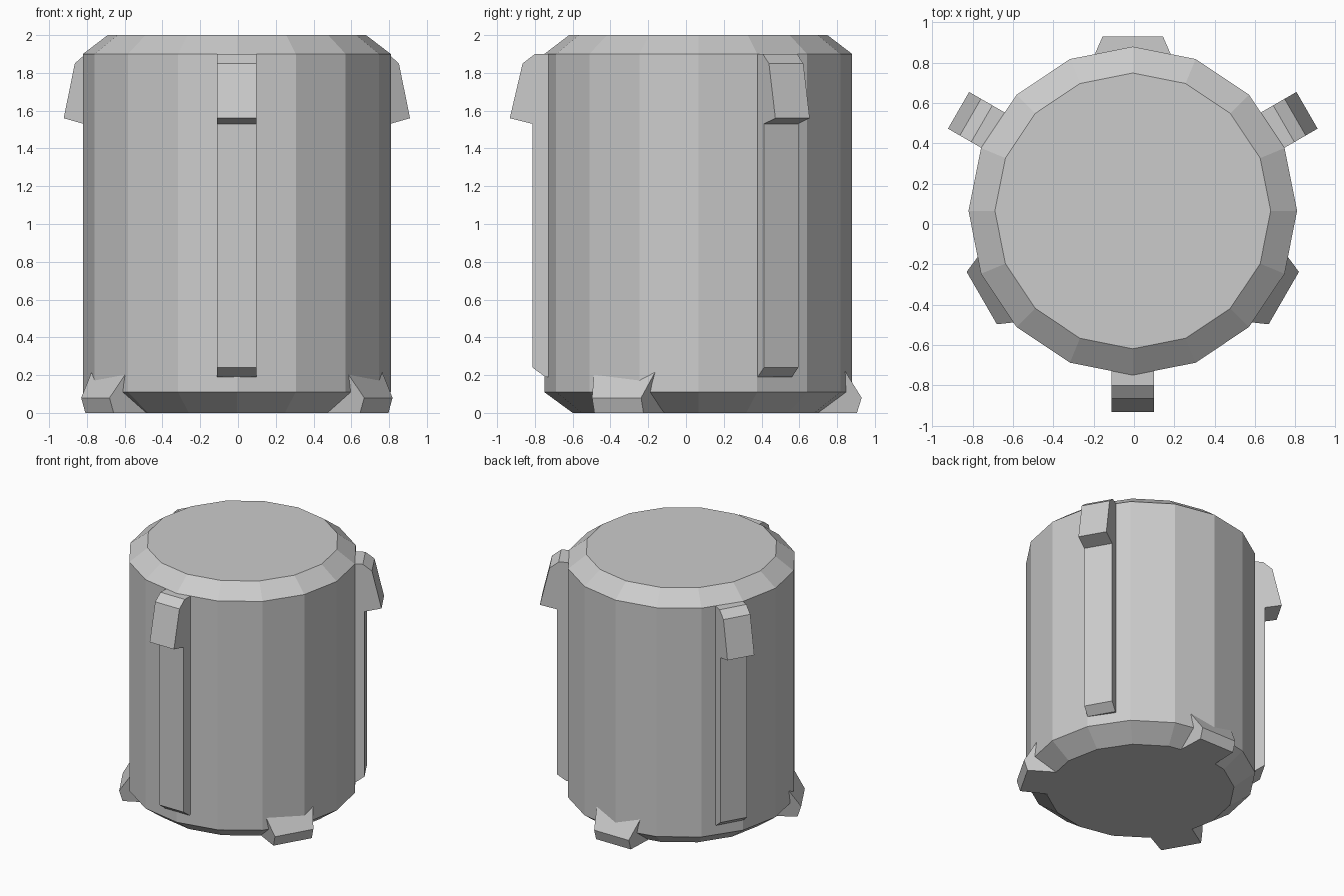
import bpy, bmesh, math

if "Cube" in bpy.data.objects:
    bpy.data.objects.remove(bpy.data.objects["Cube"])

CX, CY = -0.006, 0.065  # axis of the drum

grey = bpy.data.materials.new("light grey")
grey.diffuse_color = (0.6, 0.6, 0.6, 1)
grey.use_nodes = True
grey.node_tree.nodes["Principled BSDF"].inputs["Base Color"].default_value = grey.diffuse_color


def finish(name, bm, angle=0.0):
    bmesh.ops.recalc_face_normals(bm, faces=bm.faces)
    me = bpy.data.meshes.new(name)
    bm.to_mesh(me)
    bm.free()
    me.materials.append(grey)
    ob = bpy.data.objects.new(name, me)
    ob.location = (CX, CY, 0)
    ob.rotation_euler = (0, 0, angle)
    bpy.context.collection.objects.link(ob)


def slab(name, profile, angle):
    """Profile of (radius, height, half width), pointing along local x."""
    bm = bmesh.new()
    left = [bm.verts.new((r, w, z)) for r, z, w in profile]
    right = [bm.verts.new((r, -w, z)) for r, z, w in profile]
    n = len(profile)
    bm.faces.new(left)
    bm.faces.new(right[::-1])
    for i in range(n):
        j = (i + 1) % n
        bm.faces.new((left[i], right[i], right[j], left[j]))
    finish(name, bm, math.radians(angle))


# Sixteen-sided drum with chamfered rims
bm = bmesh.new()
rings = []
for r, z in [(0.665, 0), (0.815, 0.11), (0.815, 1.9), (0.684, 2.0)]:
    rings.append([bm.verts.new((r * math.cos(math.tau * i / 16),
                                r * math.sin(math.tau * i / 16), z)) for i in range(16)])
for a, b in zip(rings, rings[1:]):
    for i in range(16):
        j = (i + 1) % 16
        bm.faces.new((a[i], a[j], b[j], b[i]))
bm.faces.new(rings[0][::-1])
bm.faces.new(rings[-1])
finish("drum_body", bm)

# Three vertical ribs, each with a hooked catch at the top
W = 0.105
rib = [(0.70, 1.9, W), (0.865, 1.9, W), (0.93, 1.85, W), (0.998, 1.56, W),
       (0.877, 1.53, W), (0.877, 0.24, W), (0.81, 0.19, W), (0.70, 0.19, W)]
for k, a in enumerate((-90, 30, 150)):
    slab(f"hooked_rib_{k + 1}", rib, a)

# Three wedge feet between the ribs
foot = [(0.70, 0.345, 0.222), (0.865, 0.08, 0.15), (0.84, 0.0, 0.15),
        (0.60, 0.0, 0.16), (0.60, 0.345, 0.222)]
for k, a in enumerate((90, 210, 330)):
    slab(f"foot_{k + 1}", foot, a)
